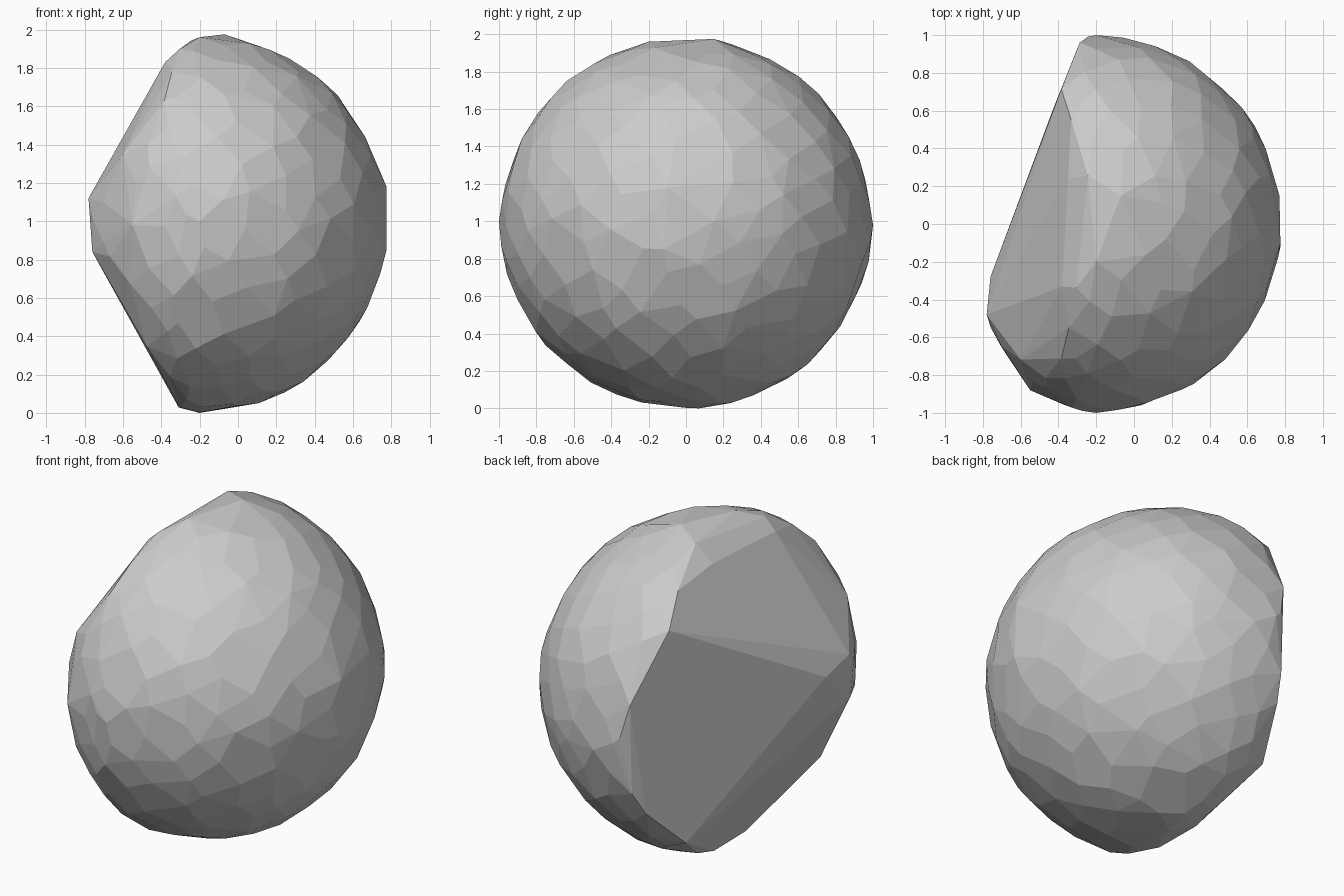
import bpy, bmesh, math, random
from mathutils import Vector

if "Cube" in bpy.data.objects:
    bpy.data.objects.remove(bpy.data.objects["Cube"])

random.seed(7)

# Rim of the broken-off left side, plus the extreme points of the body
rim = [
    (-.38, -.33, 1.83), (-.35, .24, 1.84), (-.43, .38, 1.64), (-.40, .70, 1.46),
    (-.29, .94, 1.23), (-.30, .89, .79), (-.36, .37, .24), (-.40, -.07, .17),
    (-.76, -.52, .84), (-.76, -.28, 1.05), (-.78, -.48, 1.12),
    (-.20, .36, .07), (-.28, -.2, .04), (-.70, -.65, 1.0), (-.55, -.88, .98),
]
extremes = [(-.2, .07, 0), (-.2, 1, .98), (-.2, -1, 1.0), (.775, -.1, 1.18),
            (.775, -.12, .85), (.77, .15, 1.0), (-.07, .15, 1.975), (-.2, -.2, 1.96)]


def left_of(a, b, p, q):
    """Signed side of the line a-b for the 2D point (p, q)."""
    return (b[0] - a[0]) * (q - a[1]) - (b[1] - a[1]) * (p - a[0])


def inside_break(p):
    """True where the point is on the kept side of the three break planes."""
    upper = left_of((-.78, 1.12), (-.38, 1.83), p.x, p.z) < -.004
    lower = left_of((-.40, .17), (-.76, .84), p.x, p.z) < -.004
    back = left_of((-.76, -.28), (-.40, .70), p.x, p.y) < -.004
    return upper and lower and back


# Jittered, evenly spread points over the rounded body
points = [Vector(p) for p in rim + extremes]
count = 330
for i in range(count):
    z = 1 - 2 * (i + .5) / count + random.uniform(-.03, .03)
    z = max(-1, min(1, z))
    a = i * math.pi * (3 - math.sqrt(5)) + random.uniform(-.06, .06)
    r = math.sqrt(1 - z * z)
    k = random.uniform(.992, 1.004)
    dx, dy = r * math.cos(a) * k, r * math.sin(a) * k
    p = Vector((-.2 + dx * (.98 if dx > 0 else .67), dy * .998, .987 + z * .987 * k))
    p.z = max(0, min(1.975, p.z))
    p.x = min(.78, p.x)
    p.y = max(-1, min(1, p.y))
    if inside_break(p):
        points.append(p)

# Wrap the points in a convex shell and merge nearly flat neighbours
bm = bmesh.new()
for p in points:
    bm.verts.new(p)
hull = bmesh.ops.convex_hull(bm, input=bm.verts[:])
bmesh.ops.delete(bm, geom=[v for v in bm.verts if not v.link_faces], context='VERTS')
bmesh.ops.dissolve_limit(bm, angle_limit=math.radians(4.5),
                         verts=bm.verts[:], edges=bm.edges[:])
bmesh.ops.recalc_face_normals(bm, faces=bm.faces[:])

mesh = bpy.data.meshes.new("rock")
bm.to_mesh(mesh)
bm.free()
rock = bpy.data.objects.new("rock", mesh)
bpy.context.collection.objects.link(rock)
